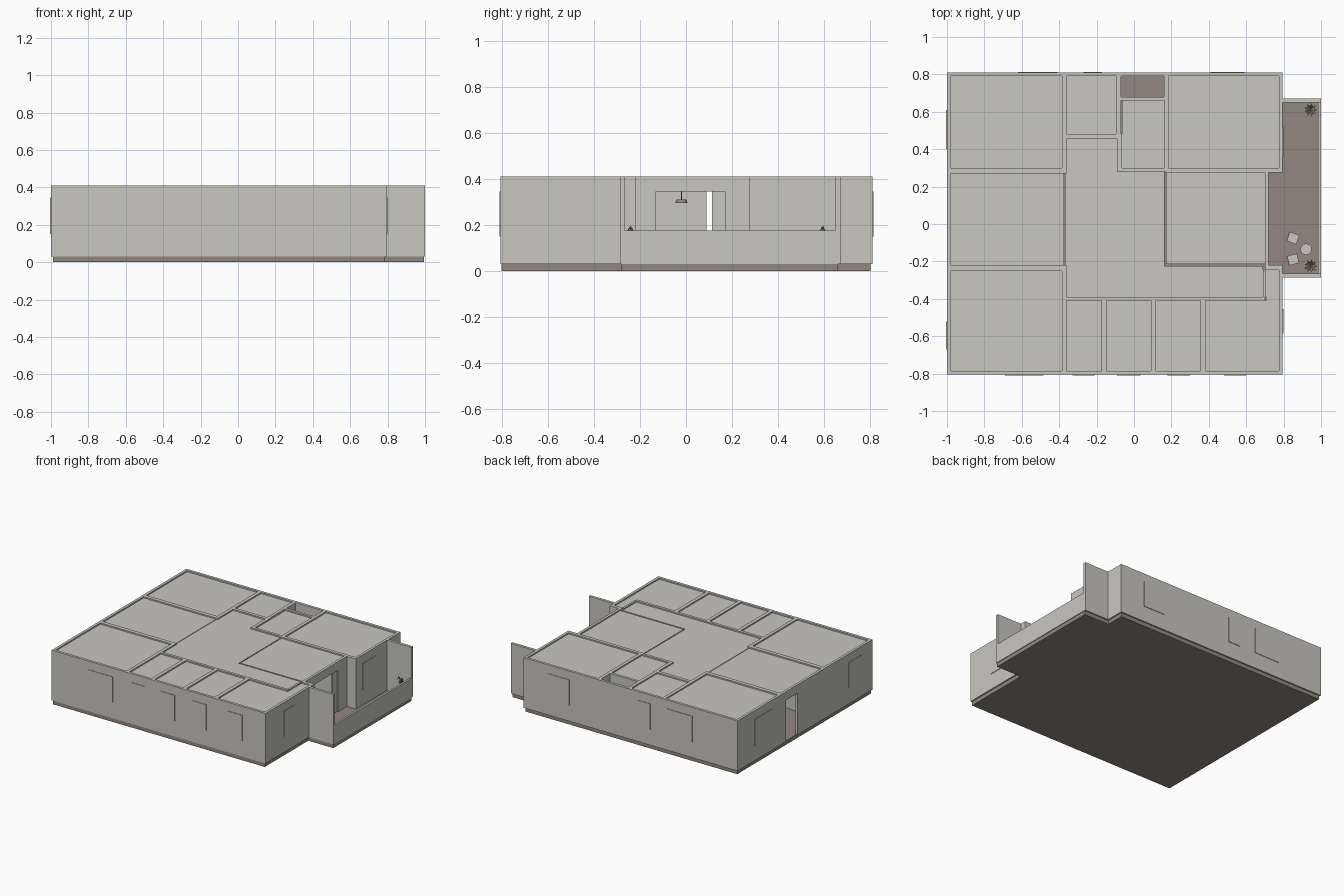
import bpy, bmesh, math, random
from mathutils import Matrix, Vector

cube = bpy.data.objects.get("Cube")
if cube:
    bpy.data.objects.remove(cube, do_unlink=True)


def material(name, rgb):
    m = bpy.data.materials.new(name)
    m.use_nodes = True
    m.diffuse_color = (*rgb, 1)
    m.node_tree.nodes["Principled BSDF"].inputs["Base Color"].default_value = (*rgb, 1)
    return m


PLASTER = material("pale_plaster", (0.58, 0.57, 0.53))
FLOOR = material("brown_floor", (0.29, 0.25, 0.21))

FLOOR_Z, TOP, CEIL = 0.03, 0.41, 0.40
HEAD, SILL = 0.345, 0.15


def finish(name, bm, mat):
    me = bpy.data.meshes.new(name)
    bm.to_mesh(me)
    bm.free()
    me.materials.append(mat)
    ob = bpy.data.objects.new(name, me)
    bpy.context.collection.objects.link(ob)
    return ob


def add_box(bm, x0, x1, y0, y1, z0, z1, turn=None):
    size = Matrix.Diagonal((x1 - x0, y1 - y0, z1 - z0, 1))
    at = Matrix.Translation(((x0 + x1) / 2, (y0 + y1) / 2, (z0 + z1) / 2))
    bmesh.ops.create_cube(bm, size=1, matrix=(turn or Matrix()) @ at @ size)


def box(name, dims, mat):
    bm = bmesh.new()
    add_box(bm, *dims)
    return finish(name, bm, mat)


def add_rod(bm, x, y, z0, z1, r0, r1, sides=16):
    bmesh.ops.create_cone(bm, cap_ends=True, segments=sides, radius1=r0, radius2=r1,
                          depth=z1 - z0, matrix=Matrix.Translation((x, y, (z0 + z1) / 2)))


def wall(name, axis, lo, hi, c0, c1, windows=(), doors=()):
    """Wall running along an axis, with window panels and open doorways."""
    bm, panes = bmesh.new(), bmesh.new()

    def piece(target, a, b, z0, z1, proud=0):
        span, across = (a, b), (c0 - proud, c1 + proud)
        add_box(target, *(span + across if axis == "x" else across + span), z0, z1)

    holes = sorted([(a, b, SILL) for a, b in windows] + [(a, b, FLOOR_Z) for a, b in doors])
    pos = lo
    for a, b, bottom in holes:
        piece(bm, pos, a, FLOOR_Z, TOP)
        piece(bm, a, b, HEAD, TOP)
        if bottom > FLOOR_Z:
            piece(bm, a, b, FLOOR_Z, bottom)
            piece(panes, a, b, bottom, HEAD, 0.004)
        pos = b
    piece(bm, pos, hi, FLOOR_Z, TOP)
    finish(name, bm, PLASTER)
    if windows:
        finish(name + "_windows", panes, PLASTER)
    else:
        panes.free()


# Floor slab with the balcony projecting on one side
box("floor_slab", (-0.99, 0.785, -0.80, 0.80, 0, FLOOR_Z), FLOOR)
box("balcony_slab", (0.785, 0.995, -0.28, 0.66, 0, FLOOR_Z), FLOOR)

# Outer walls
wall("front_wall", "x", -1, 0.795, -0.805, -0.785,
     [(-0.69, -0.485), (-0.33, -0.21), (-0.09, 0.035), (0.18, 0.30), (0.48, 0.60)])
wall("back_wall", "x", -1, 0.795, 0.79, 0.81, [(-0.62, -0.41), (-0.27, -0.17), (0.41, 0.59)])
wall("entrance_wall", "y", -0.785, 0.79, -1, -0.98,
     [(-0.67, -0.52), (0.40, 0.61)], [(0.09, 0.23)])
wall("balcony_side_front_wall", "y", -0.785, -0.245, 0.775, 0.795, [(-0.585, -0.455)])
wall("balcony_side_back_wall", "y", 0.30, 0.79, 0.775, 0.795, [(0.355, 0.52)])
wall("living_room_wall", "y", -0.22, 0.275, 0.70, 0.72, (), [(-0.13, 0.17)])
wall("recess_front_wall", "x", 0.70, 0.795, -0.245, -0.22)
wall("recess_back_wall", "x", 0.165, 0.795, 0.275, 0.30, (), [(0.19, 0.31)])

# Inner partitions
wall("left_rooms_back_wall", "x", -0.98, -0.36, 0.27, 0.30)
wall("left_rooms_front_wall", "x", -0.98, -0.36, -0.25, -0.22)
wall("corner_bedroom_wall", "y", 0.30, 0.79, -0.385, -0.36, (), [(0.32, 0.44)])
wall("front_bedroom_wall", "y", -0.785, -0.25, -0.385, -0.36, (), [(-0.385, -0.265)])
wall("small_room_wall", "x", -0.36, -0.065, 0.455, 0.48, (), [(-0.34, -0.22)])
wall("small_room_side_wall", "y", 0.28, 0.455, -0.09, -0.065)
wall("small_room_upper_side_wall", "y", 0.48, 0.79, -0.095, -0.07)
wall("middle_room_wall", "y", 0.30, 0.79, 0.16, 0.185)
wall("middle_room_front_wall", "x", -0.065, 0.165, 0.28, 0.30, (), [(-0.04, 0.08)])
wall("shaft_wall", "x", -0.07, 0.16, 0.66, 0.68)
wall("front_rooms_wall", "x", -0.36, 0.70, -0.41, -0.39,
     (), [(-0.33, -0.22), (-0.08, 0.03), (0.18, 0.29), (0.45, 0.57)])
for i, x in enumerate((-0.175, 0.09, 0.355)):
    wall(f"front_room_partition_{i + 1}", "y", -0.785, -0.41, x, x + 0.027)
wall("corner_closet_wall", "y", -0.39, -0.245, 0.69, 0.705)

# Ceilings, set slightly below the wall tops; the shaft stays open
ceilings = {
    "corner_bedroom": (-0.98, -0.385, 0.30, 0.79), "entrance_room": (-0.98, -0.375, -0.22, 0.27),
    "front_bedroom": (-0.98, -0.385, -0.785, -0.25), "small_room": (-0.36, -0.095, 0.48, 0.79),
    "middle_room": (-0.065, 0.16, 0.30, 0.66), "back_bedroom": (0.185, 0.775, 0.30, 0.79),
    "living_room": (0.17, 0.70, -0.215, 0.275), "hall": (-0.37, 0.163, -0.39, 0.28),
    "hall_end": (-0.36, -0.09, 0.28, 0.455), "hall_passage": (0.163, 0.69, -0.39, -0.225),
    "front_room_1": (-0.36, -0.175, -0.785, -0.41), "front_room_2": (-0.148, 0.09, -0.785, -0.41),
    "front_room_3": (0.117, 0.355, -0.785, -0.41), "front_room_4": (0.382, 0.775, -0.785, -0.41),
    "corner_closet": (0.705, 0.775, -0.41, -0.245)}
for room, rect in ceilings.items():
    box(room + "_ceiling", (*rect, CEIL - 0.01, CEIL), PLASTER)

# Balcony side screens and parapet
for side, y in (("front", -0.285), ("back", 0.65)):
    box(f"balcony_{side}_screen", (0.795, 1, y, y + 0.02, FLOOR_Z, TOP), PLASTER)
box("balcony_parapet", (0.985, 1, -0.265, 0.65, FLOOR_Z, 0.175), PLASTER)

# Sliding door leaf, left mostly open
box("sliding_door_leaf", (0.705, 0.712, 0.112, 0.17, FLOOR_Z, HEAD), PLASTER)

# Balcony table and chairs
bm = bmesh.new()
add_rod(bm, 0.92, -0.135, 0.095, 0.101, 0.03, 0.03, 24)
add_rod(bm, 0.92, -0.135, FLOOR_Z, 0.095, 0.005, 0.005, 8)
add_rod(bm, 0.92, -0.135, FLOOR_Z, 0.034, 0.018, 0.018, 16)
finish("balcony_table", bm, PLASTER)
for i, (y, angle) in enumerate(((-0.075, -20), (-0.19, 15))):
    turn = Matrix.Translation((0.85, y, FLOOR_Z)) @ Matrix.Rotation(math.radians(angle), 4, "Z")
    bm = bmesh.new()
    add_box(bm, -0.028, 0.028, -0.026, 0.026, 0.04, 0.048, turn)
    add_box(bm, -0.03, -0.024, -0.026, 0.026, 0.048, 0.1, turn)
    for sx in (-0.025, 0.025):
        for sy in (-0.023, 0.023):
            add_box(bm, sx - 0.003, sx + 0.003, sy - 0.003, sy + 0.003, 0, 0.04, turn)
    finish(f"balcony_chair_{i + 1}", bm, PLASTER)

# Potted plants with folded leaves
random.seed(4)
for i, y in enumerate((0.61, -0.225)):
    bm = bmesh.new()
    add_rod(bm, 0.945, y, FLOOR_Z, 0.08, 0.014, 0.02)
    finish(f"plant_pot_{i + 1}", bm, PLASTER)
    bm = bmesh.new()
    for k in range(9):
        a = k * math.tau / 9
        out, side = Vector((math.cos(a), math.sin(a), 0)), Vector((-math.sin(a), math.cos(a), 0))
        base, rise = Vector((0.945, y, 0.08)), random.uniform(0.04, 0.12)
        mid = base + out * 0.018 + Vector((0, 0, rise))
        tip = base + out * 0.036 + Vector((0, 0, rise * 0.8))
        bm.faces.new([bm.verts.new(p) for p in (base, mid - side * 0.007, tip, mid + side * 0.007)])
    finish(f"plant_leaves_{i + 1}", bm, FLOOR)

# Pendant lamp in the living room
bm = bmesh.new()
add_rod(bm, 0.43, -0.02, 0.295, 0.31, 0.026, 0.022, 24)
add_rod(bm, 0.43, -0.02, 0.31, CEIL - 0.01, 0.002, 0.002, 6)
finish("pendant_lamp", bm, FLOOR)
